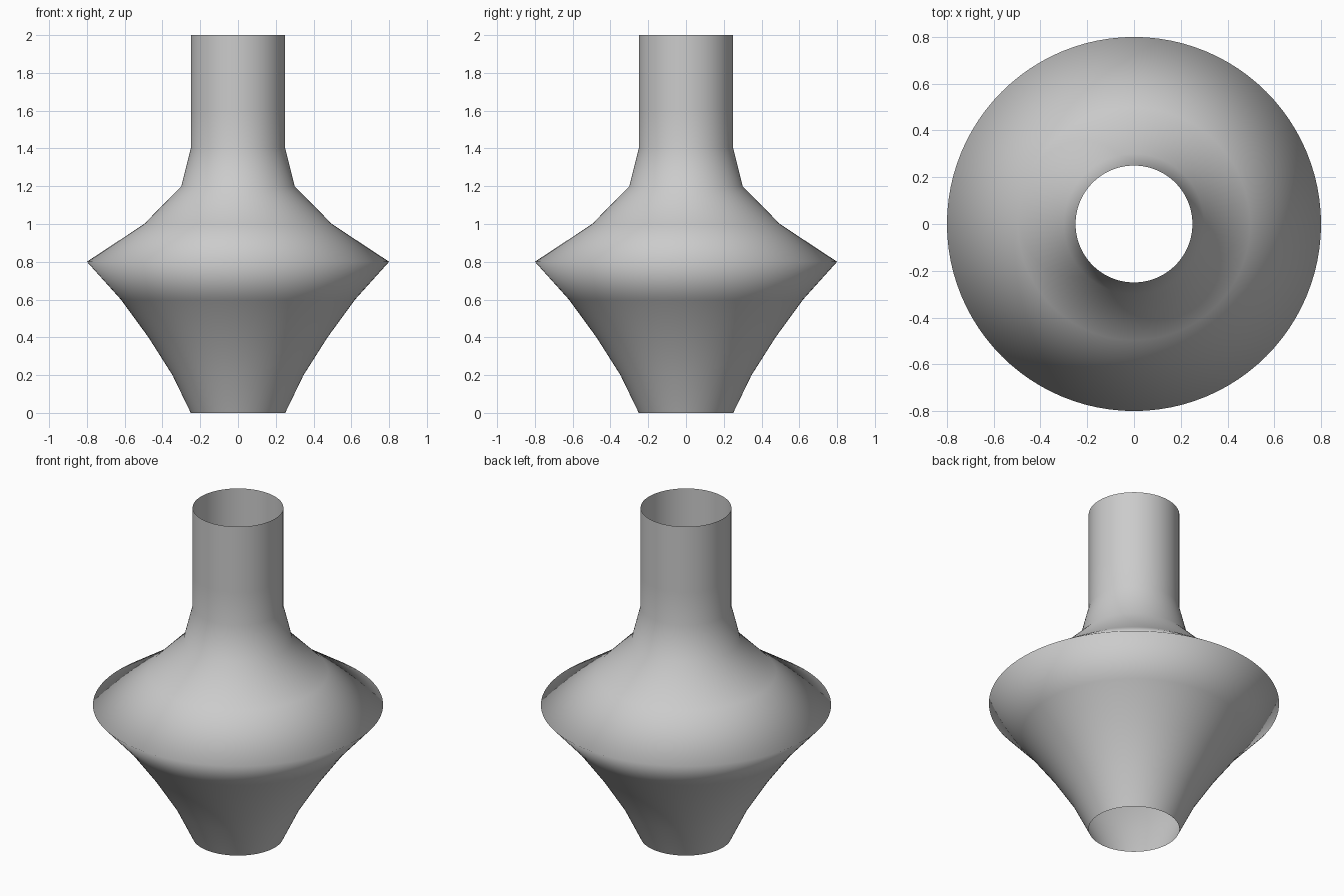
import bpy, bmesh
from math import cos, sin, tau

if "Cube" in bpy.data.objects:
    bpy.data.objects.remove(bpy.data.objects["Cube"])

SEGMENTS = 96
# Radii of the open turned shell, one ring every 0.2 in height
RADII = [0.25, 0.347, 0.474, 0.62, 0.80, 0.497, 0.30, 0.25, 0.25, 0.25, 0.25]


def lathe(name, radii, step):
    """Revolve evenly spaced radii around z into an open smooth shell."""
    bm = bmesh.new()
    rings = [[bm.verts.new((r * cos(tau * i / SEGMENTS), r * sin(tau * i / SEGMENTS), k * step))
              for i in range(SEGMENTS)] for k, r in enumerate(radii)]
    for low, high in zip(rings, rings[1:]):
        for i in range(SEGMENTS):
            j = (i + 1) % SEGMENTS
            bm.faces.new((low[i], low[j], high[j], high[i])).smooth = True
    mesh = bpy.data.meshes.new(name)
    bm.to_mesh(mesh)
    bm.free()
    obj = bpy.data.objects.new(name, mesh)
    bpy.context.collection.objects.link(obj)
    return obj


# Flared body with rim and straight neck, open at both ends
lathe("vase_shell", RADII, 0.2)
